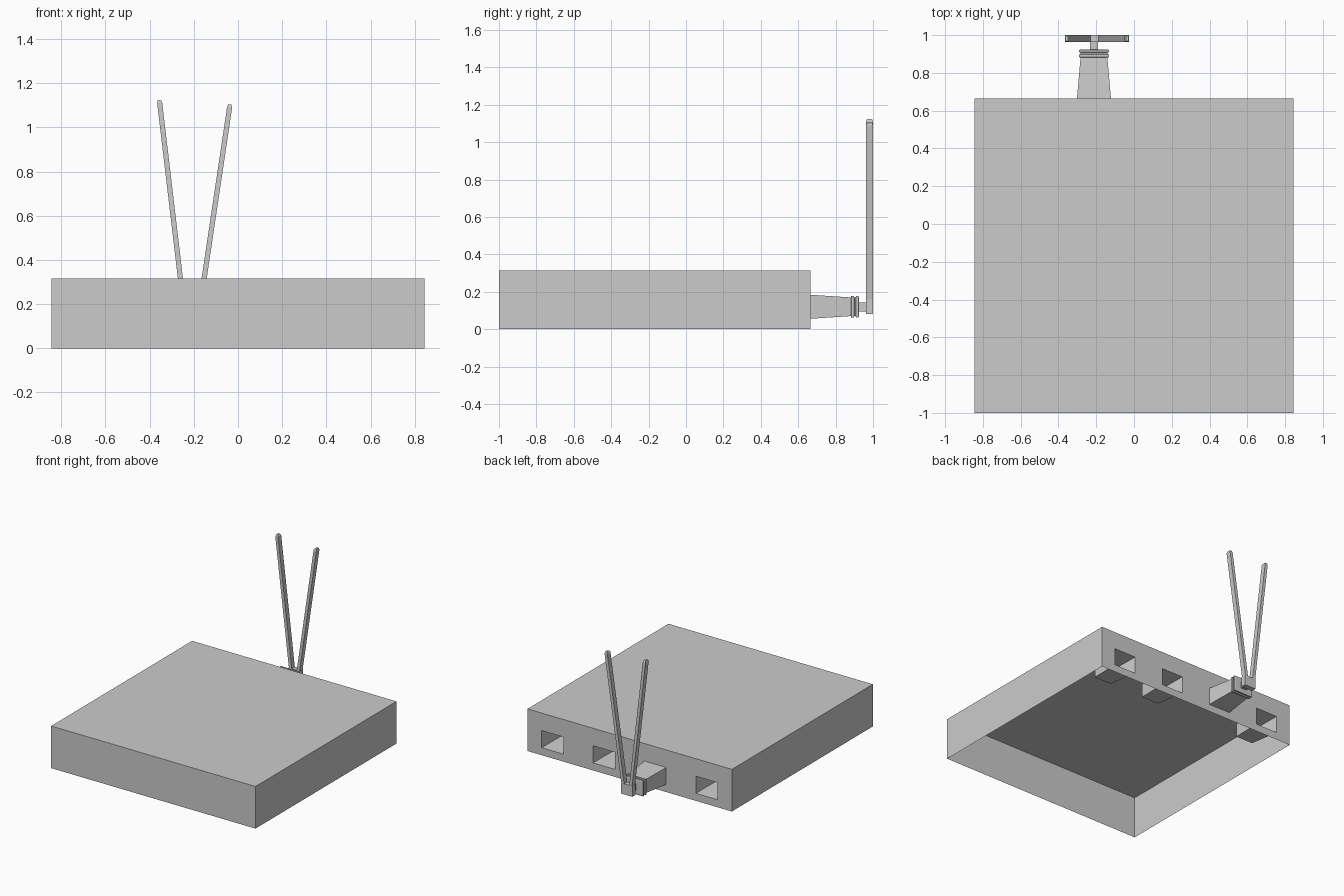
import bpy, bmesh
from mathutils import Vector

if "Cube" in bpy.data.objects:
    bpy.data.objects.remove(bpy.data.objects["Cube"])

W, FRONT, BACK, H = 0.845, -1.0, 0.665, 0.315
PORT_X = [-0.637, -0.212, 0.213, 0.638]
PORT_Z, HW, HH = 0.12, 0.09, 0.064
PLUG_X = PORT_X[1]


def finish(name, bm):
    bmesh.ops.remove_doubles(bm, verts=bm.verts, dist=0.0001)
    bmesh.ops.recalc_face_normals(bm, faces=bm.faces)
    mesh = bpy.data.meshes.new(name)
    bm.to_mesh(mesh)
    bm.free()
    obj = bpy.data.objects.new(name, mesh)
    bpy.context.collection.objects.link(obj)
    return obj


def quad(bm, *pts):
    bm.faces.new([bm.verts.new(p) for p in pts])


def loft(bm, rings, cap_start=False, cap_end=True):
    """Skin a list of four-point rings."""
    vs = [[bm.verts.new(p) for p in r] for r in rings]
    for a, b in zip(vs, vs[1:]):
        for i in range(4):
            j = (i + 1) % 4
            bm.faces.new((a[i], a[j], b[j], b[i]))
    if cap_start:
        bm.faces.new(vs[0][::-1])
    if cap_end:
        bm.faces.new(vs[-1])


def ring_y(cx, y, hw, hh, cz=PORT_Z):
    return [(cx + sx * hw, y, cz + sz * hh)
            for sx, sz in ((-1, -1), (1, -1), (1, 1), (-1, 1))]


# Housing: thin shell, open underneath
bm = bmesh.new()
quad(bm, (-W, FRONT, H), (W, FRONT, H), (W, BACK, H), (-W, BACK, H))
quad(bm, (-W, FRONT, 0), (W, FRONT, 0), (W, FRONT, H), (-W, FRONT, H))
for s in (-W, W):
    quad(bm, (s, FRONT, 0), (s, BACK, 0), (s, BACK, H), (s, FRONT, H))

# Back wall: grid of panels that leaves the port openings free
xs = [-W] + [p + s * HW for p in PORT_X for s in (-1, 1)] + [W]
zs = [0, PORT_Z - HH, PORT_Z + HH, H]
for i, (x0, x1) in enumerate(zip(xs, xs[1:])):
    for k, (z0, z1) in enumerate(zip(zs, zs[1:])):
        if not (k == 1 and i % 2 == 1):
            quad(bm, (x0, BACK, z0), (x0, BACK, z1), (x1, BACK, z1), (x1, BACK, z0))

# Tapered port pockets going inwards
for px in PORT_X:
    if px != PLUG_X:
        loft(bm, [ring_y(px, BACK, HW, HH), ring_y(px, BACK - 0.24, 0.071, 0.05)])
finish("housing", bm)

# Plug with two ribs and a stem
bm = bmesh.new()
profile = [(BACK, HW, HH), (0.881, 0.071, 0.05),
           (0.884, 0.079, 0.058), (0.897, 0.079, 0.058), (0.900, 0.071, 0.05),
           (0.907, 0.071, 0.05), (0.910, 0.079, 0.058), (0.921, 0.079, 0.058),
           (0.924, 0.071, 0.05), (0.924, 0.022, 0.024), (0.963, 0.022, 0.024)]
loft(bm, [ring_y(PLUG_X, *p) for p in profile], cap_end=False)
finish("antenna_plug", bm)

# Antenna foot
bm = bmesh.new()
loft(bm, [ring_y(-0.209, y, 0.047, 0.039, 0.119) for y in (0.963, 1.0)], cap_start=True)
finish("antenna_foot", bm)


# Antenna rods: slanted bars with chamfered tips
def rod(name, base, tip):
    base, tip = Vector((base[0], 0.9815, base[1])), Vector((tip[0], 0.9815, tip[1]))
    up = (tip - base).normalized()
    side = Vector((up.z, 0, -up.x))

    def ring(c, hx, hy):
        return [c + side * hx * sx + Vector((0, hy * sy, 0))
                for sx, sy in ((-1, -1), (1, -1), (1, 1), (-1, 1))]

    bm = bmesh.new()
    loft(bm, [ring(base, 0.0115, 0.0185), ring(tip - up * 0.012, 0.0115, 0.0185),
              ring(tip, 0.007, 0.013)], cap_start=True)
    finish(name, bm)


rod("left_antenna", (-0.241, 0.15), (-0.356, 1.124))
rod("right_antenna", (-0.178, 0.15), (-0.036, 1.104))
